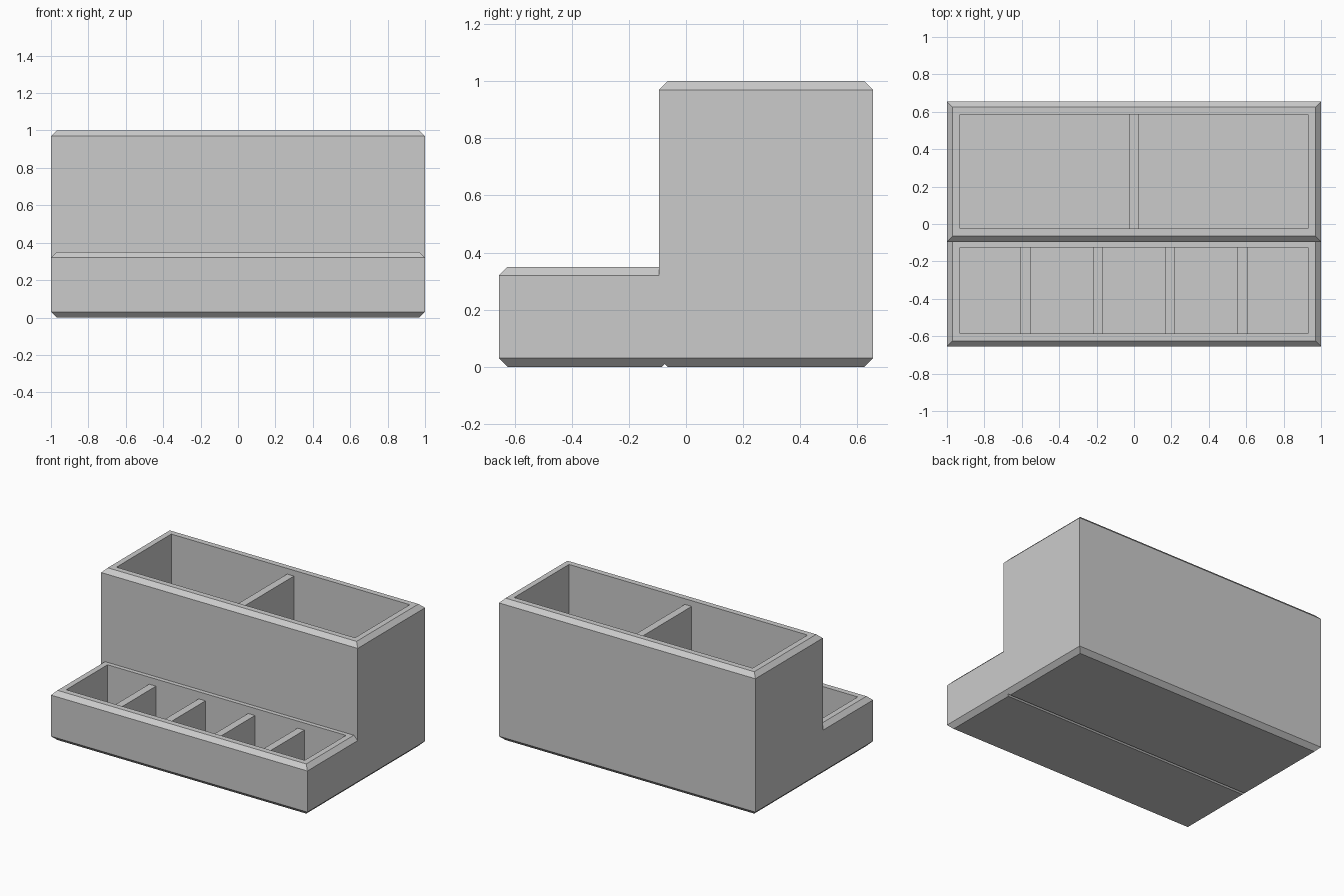
import bpy
import bmesh

cube = bpy.data.objects.get("Cube")
if cube:
    bpy.data.objects.remove(cube, do_unlink=True)

HALF = 1.0       # half width
WALL = 0.07      # wall and floor thickness
CHAMFER = 0.03
DIVIDER = 0.053

grey = bpy.data.materials.new("plain grey")
grey.use_nodes = True
colour = (0.6, 0.6, 0.6, 1)
grey.diffuse_color = colour
grey.node_tree.nodes["Principled BSDF"].inputs["Base Color"].default_value = colour


def finish(bm, name):
    bmesh.ops.recalc_face_normals(bm, faces=bm.faces)
    mesh = bpy.data.meshes.new(name)
    bm.to_mesh(mesh)
    bm.free()
    mesh.materials.append(grey)
    obj = bpy.data.objects.new(name, mesh)
    bpy.context.collection.objects.link(obj)
    return obj


def tray(name, y0, y1, height):
    """Open box lofted through rectangular rings: outside, rim, inside."""
    bm = bmesh.new()
    rings = []
    for inset, z in ((CHAMFER, 0), (0, CHAMFER), (0, height - CHAMFER),
                     (CHAMFER, height), (WALL, height), (WALL, WALL)):
        x, a, b = HALF - inset, y0 + inset, y1 - inset
        rings.append([bm.verts.new((px, py, z))
                      for px, py in ((-x, a), (x, a), (x, b), (-x, b))])
    for low, high in zip(rings, rings[1:]):
        for i in range(4):
            j = (i + 1) % 4
            bm.faces.new((low[i], low[j], high[j], high[i]))
    bm.faces.new(rings[0][::-1])
    bm.faces.new(rings[-1])
    return finish(bm, name)


def divider(name, x, y0, y1, top):
    """Thin upright panel reaching slightly into the walls and floor."""
    sink = 0.01
    a, b = y0 + WALL - sink, y1 - WALL + sink
    low = WALL - sink
    bm = bmesh.new()
    bmesh.ops.create_cube(bm, size=1)
    bmesh.ops.scale(bm, vec=(DIVIDER, b - a, top - low), verts=bm.verts)
    bmesh.ops.translate(bm, vec=(x, (a + b) / 2, (top + low) / 2), verts=bm.verts)
    return finish(bm, name)


# Tall rear bin with two compartments
rear = (-0.095, 0.655)
tray("rear_bin", *rear, 1.0)
divider("rear_divider", 0, *rear, 0.96)

# Low front tray with five compartments, overlapping the rear bin's front wall
front = (-0.655, -0.055)
tray("front_tray", *front, 0.35)
for i in range(4):
    divider(f"front_divider_{i + 1}", (i - 1.5) * 0.386, *front, 0.30)
